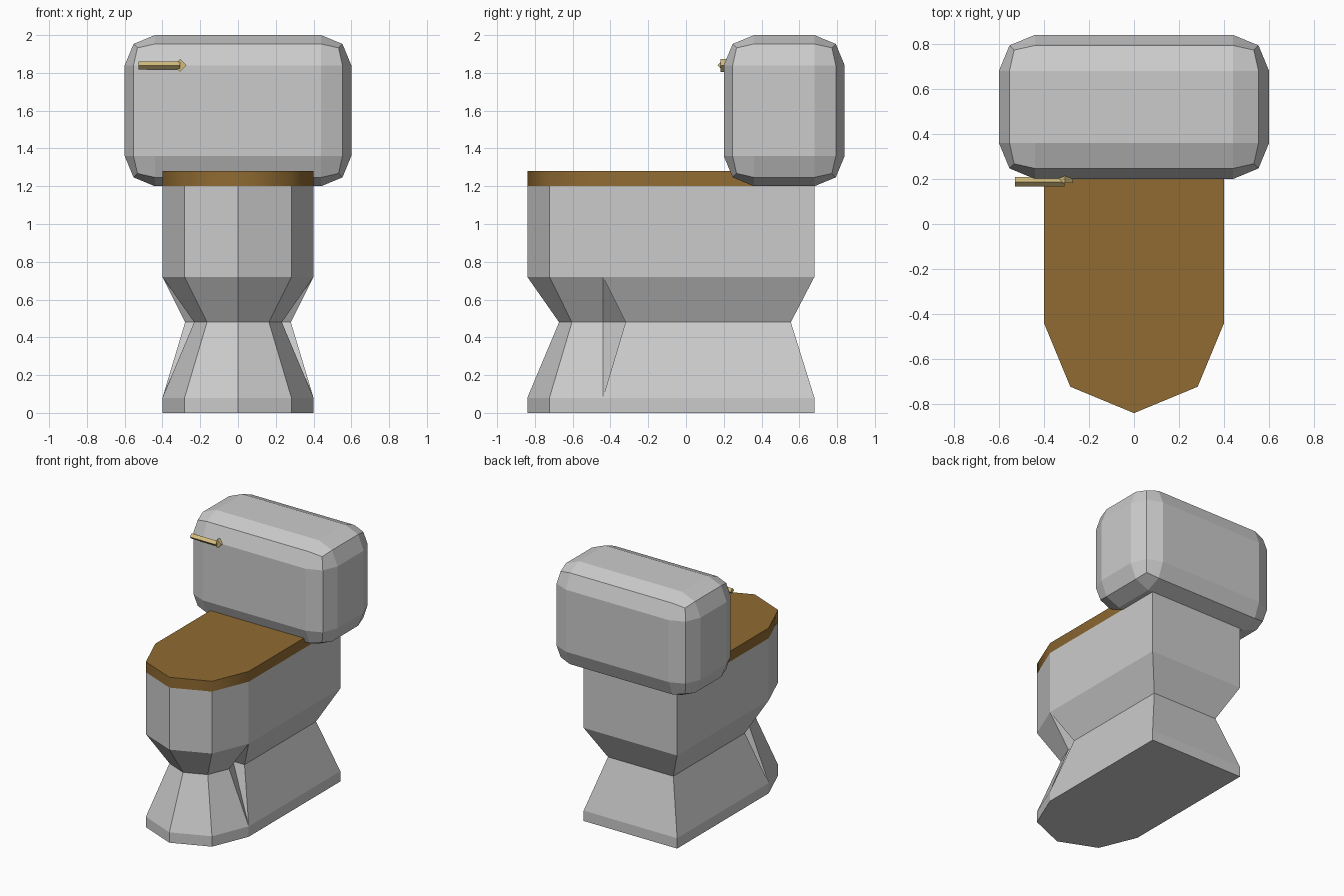
import bpy, bmesh, math
from mathutils import Matrix

if "Cube" in bpy.data.objects:
    bpy.data.objects.remove(bpy.data.objects["Cube"])


def material(name, color):
    m = bpy.data.materials.new(name)
    m.diffuse_color = (*color, 1)
    m.use_nodes = True
    m.node_tree.nodes["Principled BSDF"].inputs["Base Color"].default_value = m.diffuse_color
    return m


def finish(name, bm, mat=None):
    bmesh.ops.recalc_face_normals(bm, faces=bm.faces)
    me = bpy.data.meshes.new(name)
    bm.to_mesh(me)
    bm.free()
    ob = bpy.data.objects.new(name, me)
    bpy.context.collection.objects.link(ob)
    if mat:
        me.materials.append(mat)
    return ob


def loft(name, rings, mat=None):
    """Skin a stack of (outline, z) rings and cap both ends."""
    bm = bmesh.new()
    loops = [[bm.verts.new((x, y, z)) for x, y in outline] for outline, z in rings]
    n = len(loops[0])
    for a, b in zip(loops, loops[1:]):
        for i in range(n):
            j = (i + 1) % n
            bm.faces.new((a[i], a[j], b[j], b[i]))
    bm.faces.new(loops[0][::-1])
    bm.faces.new(loops[-1])
    return finish(name, bm, mat)


def octagon(r):
    return [(r * math.cos(i * math.pi / 4), -0.44 + r * math.sin(i * math.pi / 4))
            for i in range(8)]


def rect(x, y0, y1):
    return [(-x, y0), (x, y0), (x, y1), (-x, y1)]


def rod(name, axis, r, length, center, mat):
    """Four-sided rod with a diamond cross-section."""
    bm = bmesh.new()
    bmesh.ops.create_cone(bm, cap_ends=True, segments=4, radius1=r, radius2=r, depth=length)
    turn = Matrix.Rotation(math.pi / 2, 4, 'Y' if axis == 'X' else 'X')
    bmesh.ops.transform(bm, matrix=Matrix.Translation(center) @ turn, verts=bm.verts)
    return finish(name, bm, mat)


wood = material("wood", (0.28, 0.147, 0.032))
brass = material("brass", (0.65, 0.5, 0.2))

# Bowl and foot: pinched octagonal front overlapping a pinched rear block
wide, narrow = octagon(0.40), octagon(0.232)
loft("bowl_front", [(wide, 0), (wide, 0.08), (narrow, 0.48), (wide, 0.72), (wide, 1.2)])
wide, narrow = rect(0.40, -0.44, 0.68), rect(0.28, -0.32, 0.555)
loft("bowl_back", [(wide, 0), (wide, 0.08), (narrow, 0.48), (wide, 0.72), (wide, 1.2)])

# Seat lid: half-octagon nose with straight sides running under the tank
lid = octagon(0.40)[4:] + [(0.40, -0.44), (0.40, 0.66), (-0.40, 0.66)]
seat = loft("seat", [(lid, 1.2), (lid, 1.28)], wood)
bpy.context.view_layer.objects.active = seat
seat.select_set(True)
bpy.ops.object.shade_smooth_by_angle(angle=math.radians(60))
seat.select_set(False)

# Tank: bevelled box
bm = bmesh.new()
bmesh.ops.create_cube(bm, size=1, matrix=Matrix.Translation((0, 0.52, 1.6))
                      @ Matrix.Diagonal((1.2, 0.64, 0.8, 1)))
tank = finish("tank", bm)
bevel = tank.modifiers.new("round", 'BEVEL')
bevel.width = 0.16
bevel.segments = 2

# Flush lever: arm and pivot
rod("flush_lever", 'X', 0.021, 0.22, (-0.418, 0.187, 1.84), brass)
rod("flush_pivot", 'Y', 0.034, 0.06, (-0.306, 0.213, 1.84), brass)
